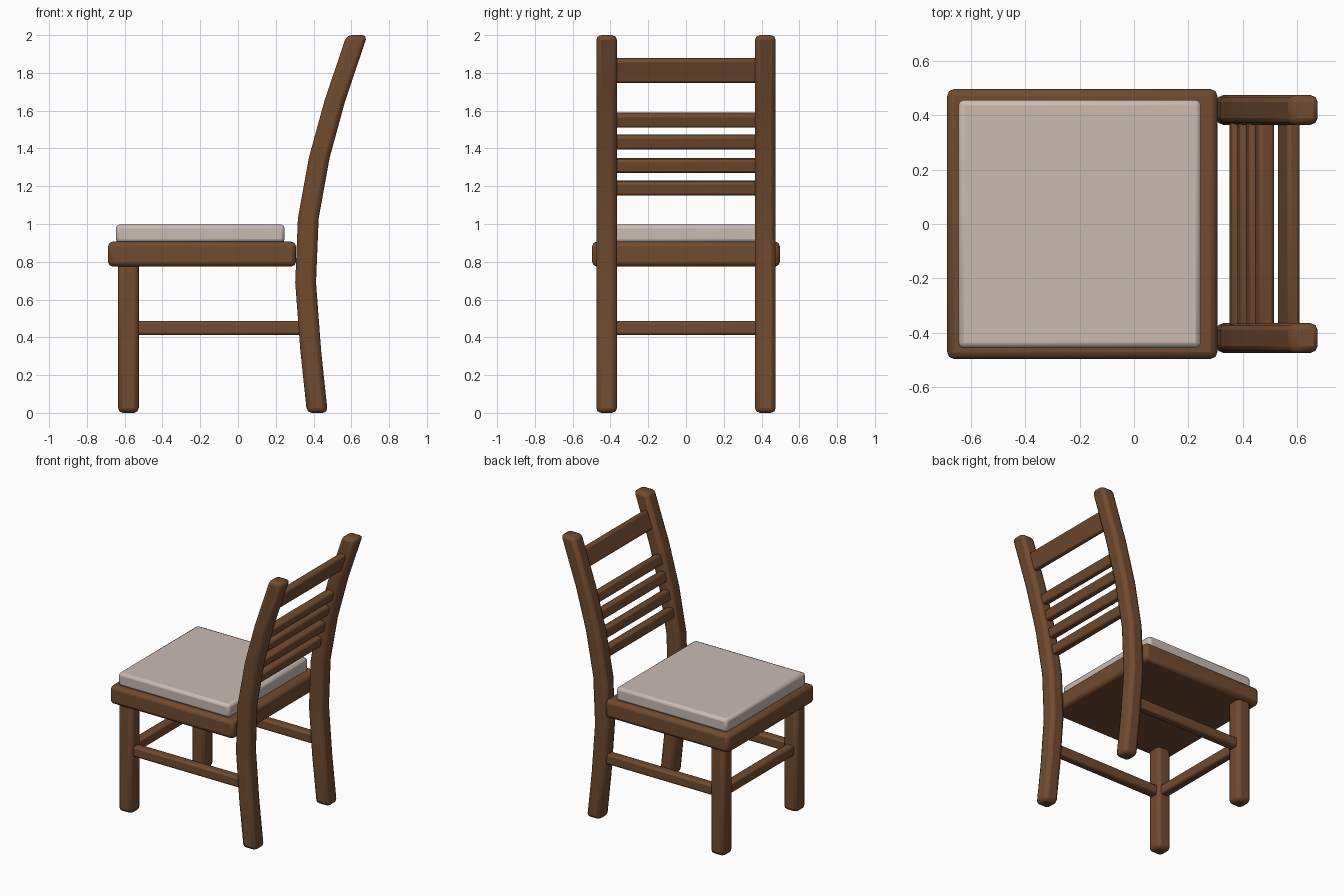
import bpy, bmesh, math
from mathutils import Matrix

if "Cube" in bpy.data.objects:
    bpy.data.objects.remove(bpy.data.objects["Cube"])


def material(name, rgb):
    m = bpy.data.materials.new(name)
    m.diffuse_color = (*rgb, 1)
    m.use_nodes = True
    m.node_tree.nodes["Principled BSDF"].inputs["Base Color"].default_value = m.diffuse_color
    return m


wood = material("brown wood", (0.165, 0.07, 0.028))
fabric = material("pale cushion fabric", (0.59, 0.495, 0.45))


def finish(name, bm, mat, bevel, segments=2):
    bmesh.ops.recalc_face_normals(bm, faces=bm.faces)
    me = bpy.data.meshes.new(name)
    bm.to_mesh(me)
    bm.free()
    me.materials.append(mat)
    ob = bpy.data.objects.new(name, me)
    bpy.context.collection.objects.link(ob)
    mod = ob.modifiers.new("rounded edges", 'BEVEL')
    mod.width, mod.segments = bevel, segments
    mod.limit_method, mod.angle_limit = 'ANGLE', math.radians(40)
    bpy.ops.object.select_all(action='DESELECT')
    ob.select_set(True)
    bpy.context.view_layer.objects.active = ob
    bpy.ops.object.shade_smooth_by_angle(angle=math.radians(50))
    return ob


def box(name, lo, hi, mat, bevel, tilt=0.0):
    """Rounded box between two corners, tilted about y through its centre."""
    size = [b - a for a, b in zip(lo, hi)]
    mid = [(a + b) / 2 for a, b in zip(lo, hi)]
    bm = bmesh.new()
    bmesh.ops.create_cube(bm, size=1, matrix=Matrix.Translation(mid)
                          @ Matrix.Rotation(tilt, 4, 'Y') @ Matrix.Diagonal((*size, 1)))
    return finish(name, bm, mat, bevel)


# Seat frame and cushion
box("seat", (-0.688, -0.497, 0.775), (0.307, 0.497, 0.907), wood, 0.025)
box("cushion", (-0.647, -0.457, 0.90), (0.247, 0.457, 0.997), fabric, 0.02)

# Curved rear post: centre x at each height
post = [(0.42, 0), (0.385, 0.33), (0.358, 0.69), (0.372, 1.03),
        (0.43, 1.35), (0.512, 1.65), (0.63, 2.0)]


def curved_post(name, y):
    bm = bmesh.new()
    h = 0.055
    rings = [[bm.verts.new((x + dx, y + dy, z))
              for dx, dy in ((-h, -h), (h, -h), (h, h), (-h, h))] for x, z in post]
    for a, b in zip(rings, rings[1:]):
        for i in range(4):
            j = (i + 1) % 4
            bm.faces.new((a[i], a[j], b[j], b[i]))
    bm.faces.new(rings[0])
    bm.faces.new(rings[-1])
    return finish(name, bm, wood, 0.026)


# Legs, posts and side stretchers on both sides
for side, y in (("right", -0.42), ("left", 0.42)):
    box("front_leg_" + side, (-0.635, y - 0.055, 0), (-0.525, y + 0.055, 0.80), wood, 0.026)
    curved_post("rear_post_" + side, y)
    box("side_stretcher_" + side, (-0.54, y - 0.032, 0.412), (0.34, y + 0.032, 0.487), wood, 0.014)

# Front stretcher
box("front_stretcher", (-0.612, -0.38, 0.412), (-0.548, 0.38, 0.487), wood, 0.014)

# Back slats and crest rail, leaning with the posts
for i, (x, z, t) in enumerate(((0.385, 1.19, 0.16), (0.415, 1.31, 0.2),
                               (0.447, 1.435, 0.24), (0.481, 1.55, 0.28))):
    box(f"back_slat_{i + 1}", (x - 0.03, -0.38, z - 0.037), (x + 0.03, 0.38, z + 0.037),
        wood, 0.014, t)
box("crest_rail", (0.545, -0.38, 1.747), (0.595, 0.38, 1.88), wood, 0.014, 0.32)
